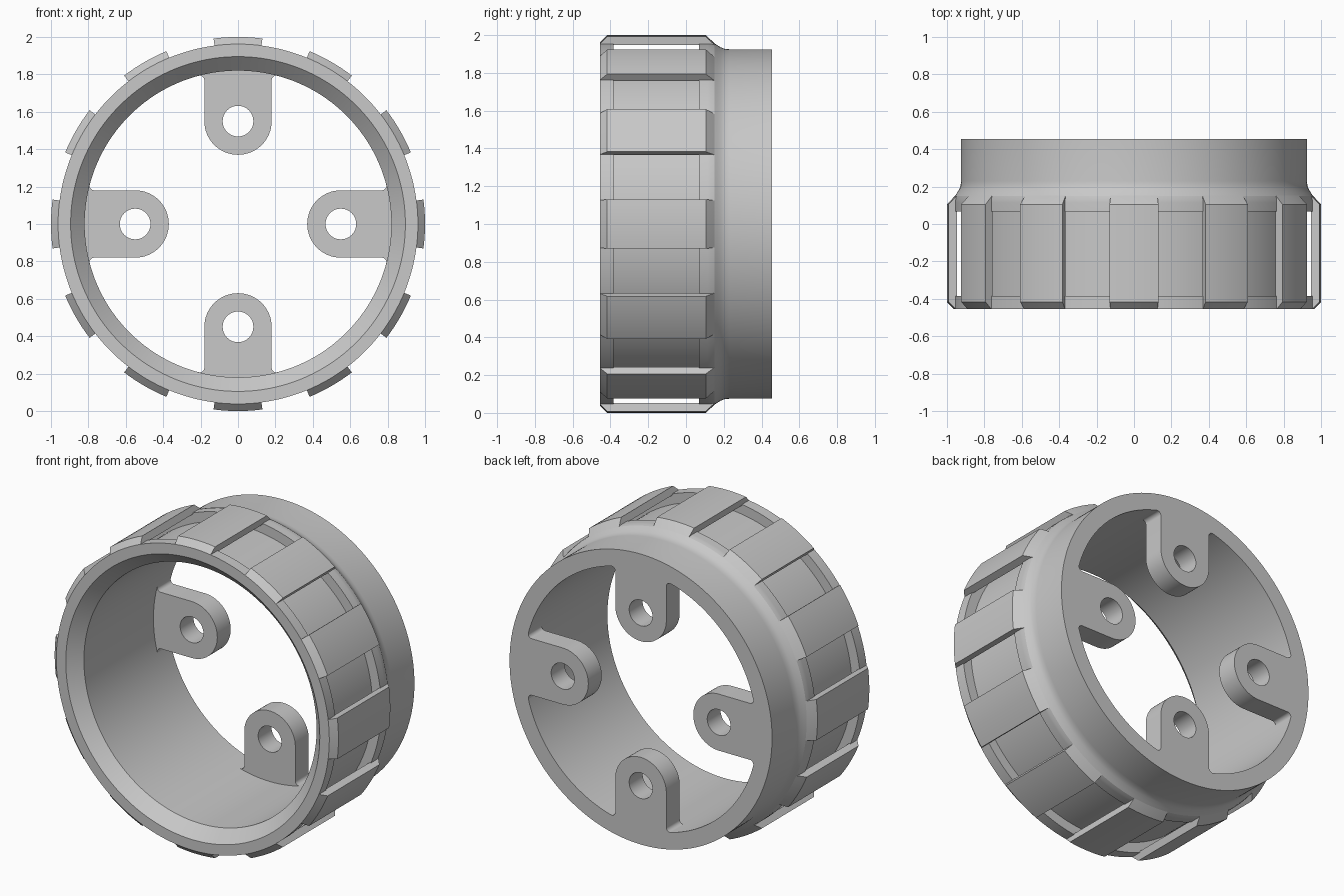
import bpy, bmesh
from math import sin, cos, pi, radians, sqrt

cube = bpy.data.objects.get("Cube")
if cube:
    bpy.data.objects.remove(cube)

# Single plain grey
GREY = (0.58, 0.58, 0.58, 1)
mat = bpy.data.materials.new("plain_grey")
mat.use_nodes = True
mat.diffuse_color = GREY
mat.node_tree.nodes["Principled BSDF"].inputs["Base Color"].default_value = GREY

HALF = 0.455             # half the depth of the ring
BORE = 0.82              # inner radius
GRIP = 0.962             # radius of the lips beside the groove
FLOOR = 0.90             # radius of the groove floor
COLLAR = 0.925           # radius of the back collar
RIB_HALF = radians(7.5)  # half the angle of a rib


def finish(bm, name):
    bmesh.ops.recalc_face_normals(bm, faces=bm.faces)
    mesh = bpy.data.meshes.new(name)
    bm.to_mesh(mesh)
    bm.free()
    mesh.materials.append(mat)
    obj = bpy.data.objects.new(name, mesh)
    bpy.context.collection.objects.link(obj)
    bpy.ops.object.select_all(action='DESELECT')
    obj.select_set(True)
    bpy.context.view_layer.objects.active = obj
    bpy.ops.object.shade_smooth_by_angle(angle=radians(20))


def revolve(name, profile, start, sweep, steps):
    """Turn a closed (y, radius) profile about the ring axis."""
    full = sweep >= 2 * pi
    bm = bmesh.new()
    loops = []
    for i in range(steps if full else steps + 1):
        a = start + sweep * i / steps
        loops.append([bm.verts.new((r * sin(a), y, 1 + r * cos(a))) for y, r in profile])
    n = len(profile)
    for i in range(steps):
        p, q = loops[i], loops[(i + 1) % len(loops)]
        for j in range(n):
            k = (j + 1) % n
            bm.faces.new((p[j], p[k], q[k], q[j]))
    if not full:
        bm.faces.new(loops[0])
        bm.faces.new(loops[-1])
    finish(bm, name)


# Ring body: bevelled mouth, deep groove all round, soft shoulder, collar
shoulder = [(0.115, GRIP), (0.13, 0.9615), (0.15, 0.957), (0.165, 0.947),
            (0.185, 0.935), (0.205, 0.927), (0.23, COLLAR)]
body = [(-HALF, 0.895), (-HALF, GRIP), (-0.385, GRIP), (-0.385, FLOOR),
        (0.068, FLOOR), (0.068, GRIP)] + shoulder + [
        (HALF, COLLAR), (HALF, BORE), (-0.38, BORE)]
revolve("ring_body", body, 0, 2 * pi, 192)

# Twelve ribs that bridge the groove from lip to lip
rib = [(-HALF, 0.955), (-HALF, GRIP), (-0.417, 1.0), (0.105, 1.0), (0.15, 0.9575),
       (0.157, 0.95), (0.157, 0.92), (0.09, 0.92), (0.09, 0.955)]
for i in range(12):
    revolve(f"grip_rib_{i + 1}", rib, i * pi / 6 - RIB_HALF, 2 * RIB_HALF, 8)

# Four mounting lugs, flush with the back
W, REACH, HOLE, FILLET, THICK = 0.18, 0.55, 0.082, 0.025, 0.135


def lug_outline():
    """Rounded tab with small fillets where it meets the bore."""
    pts = [(W * cos(pi * i / 32), REACH - W * sin(pi * i / 32)) for i in range(33)]
    wall = BORE + 0.002
    cx = W + FILLET
    cy = sqrt((BORE - FILLET) ** 2 - cx ** 2)
    left = [(-cx + FILLET * cos(radians(t)), cy + FILLET * sin(radians(t)))
            for t in range(0, 106, 15)]
    right = [(-x, y) for x, y in reversed(left)]
    span = cx * BORE / (BORE - FILLET) / wall
    arc = [(wall * sin(span * t / 8), wall * cos(span * t / 8)) for t in range(-8, 9)]
    return pts + left + arc + right


def lug(name, angle):
    bm = bmesh.new()
    hole = [(HOLE * cos(2 * pi * i / 48), REACH + HOLE * sin(2 * pi * i / 48)) for i in range(48)]
    ca, sa = cos(angle), sin(angle)
    edges = []
    for loop in (lug_outline(), hole):
        vs = [bm.verts.new((u * ca + v * sa, HALF, 1 - u * sa + v * ca)) for u, v in loop]
        edges += [bm.edges.new((vs[i - 1], vs[i])) for i in range(len(vs))]
    bmesh.ops.triangle_fill(bm, edges=edges, use_beauty=True, normal=(0, 1, 0))
    ext = bmesh.ops.extrude_face_region(bm, geom=bm.faces[:], use_keep_orig=True)
    moved = [g for g in ext["geom"] if isinstance(g, bmesh.types.BMVert)]
    bmesh.ops.translate(bm, verts=moved, vec=(0, -THICK, 0))
    finish(bm, name)


for i, side in enumerate(("top", "left", "bottom", "right")):
    lug(f"mounting_lug_{side}", i * pi / 2)
